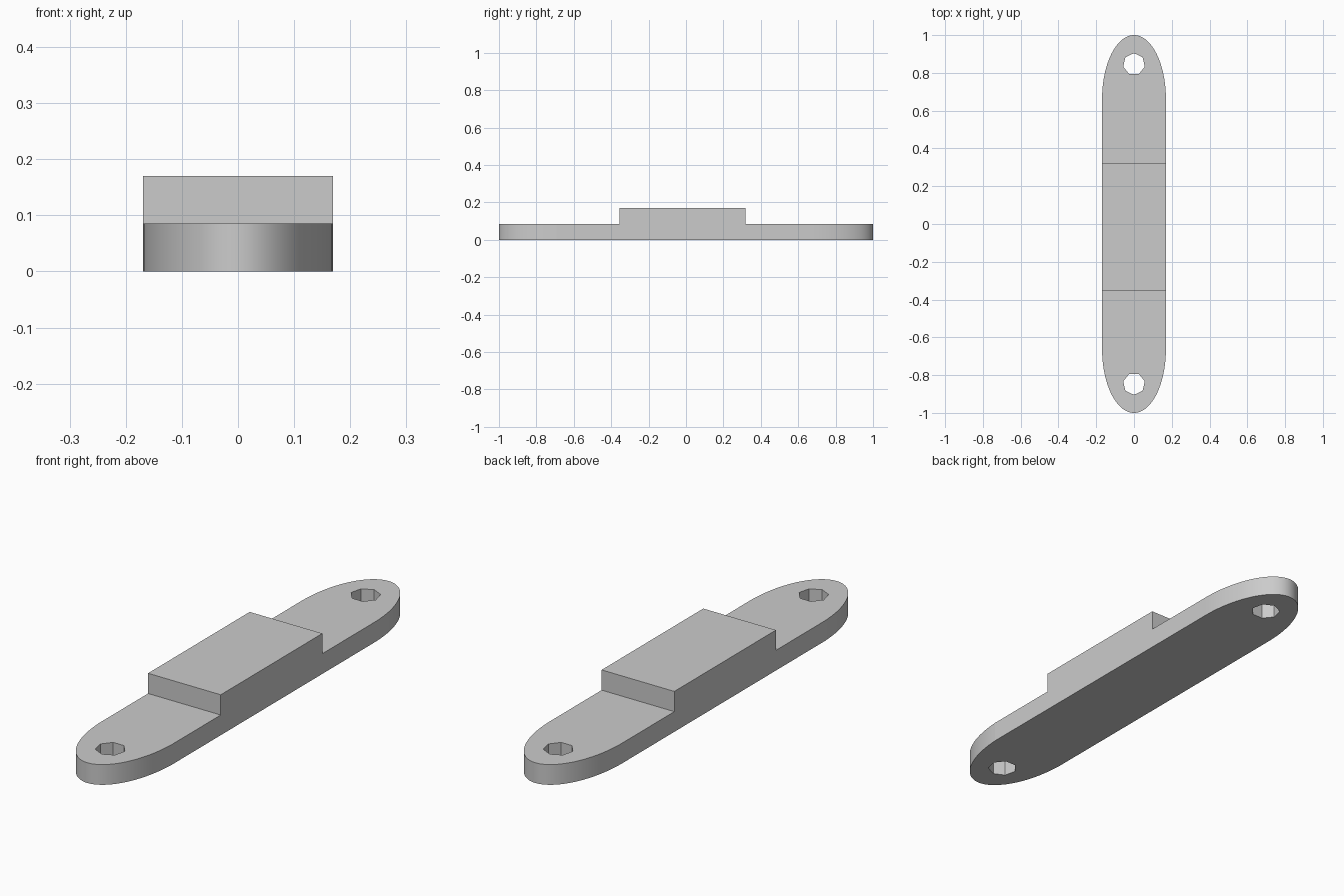
import bpy, bmesh
from math import sin, cos, pi, asin

HALF_W, PLATE_H, BLOCK_H = 0.169, 0.085, 0.17
END_R, END_Y = 0.338, 0.662          # oval ends: half length and centre
HOLE_R, HOLE_Y = 0.0585, 0.846
BLOCK_BACK, BLOCK_FRONT = 0.319, -0.356
BODY_FRONT = -0.692                  # straight sides run a little past the front oval's centre

cube = bpy.data.objects.get("Cube")
if cube:
    bpy.data.objects.remove(cube, do_unlink=True)

grey = bpy.data.materials.new("plain grey")
grey.use_nodes = True
colour = (0.6, 0.6, 0.6, 1)
grey.diffuse_color = colour
grey.node_tree.nodes["Principled BSDF"].inputs["Base Color"].default_value = colour


def oval_end(side, start, steps=48):
    """Points along one rounded end, counter-clockwise seen from above."""
    angles = [start + (pi - 2 * start) * i / steps for i in range(steps + 1)]
    return [(side * HALF_W * cos(a), side * (END_Y + END_R * sin(a))) for a in angles]


def hole(side, sides=7):
    """Seven-sided hole with one corner pointing to the tip."""
    return [(HOLE_R * sin(2 * pi * i / sides),
             side * (HOLE_Y + HOLE_R * cos(2 * pi * i / sides))) for i in range(sides)]


# Plate outline with two holes, filled and given thickness
front_start = asin((-BODY_FRONT - END_Y) / END_R)
outline = (oval_end(1, 0) + [(-HALF_W, BODY_FRONT)]
           + oval_end(-1, front_start) + [(HALF_W, BODY_FRONT)])
curve = bpy.data.curves.new("plate_outline", "CURVE")
curve.dimensions = "2D"
curve.fill_mode = "BOTH"
curve.extrude = PLATE_H / 2
for loop in (outline, hole(1), hole(-1)):
    spline = curve.splines.new("POLY")
    spline.points.add(len(loop) - 1)
    for point, (x, y) in zip(spline.points, loop):
        point.co = (x, y, PLATE_H / 2, 1)
    spline.use_cyclic_u = True

helper = bpy.data.objects.new("plate_outline", curve)
bpy.context.collection.objects.link(helper)
bpy.context.view_layer.update()
mesh = bpy.data.meshes.new_from_object(helper)
bpy.data.objects.remove(helper, do_unlink=True)

# Raised middle block, drawn up out of the plate
bm = bmesh.new()
bm.from_mesh(mesh)
bmesh.ops.remove_doubles(bm, verts=bm.verts, dist=0.0001)
zs = [v.co.z for v in bm.verts]
bmesh.ops.translate(bm, verts=bm.verts, vec=(0, 0, -min(zs)))
for y in (BLOCK_FRONT, BLOCK_BACK):
    bmesh.ops.bisect_plane(bm, geom=bm.verts[:] + bm.edges[:] + bm.faces[:],
                           plane_co=(0, y, 0), plane_no=(0, 1, 0))
top = [f for f in bm.faces
       if all(v.co.z > PLATE_H - 0.001 for v in f.verts)
       and BLOCK_FRONT < f.calc_center_median().y < BLOCK_BACK]
raised = bmesh.ops.extrude_face_region(bm, geom=top)["geom"]
bmesh.ops.delete(bm, geom=[f for f in top if f.is_valid], context="FACES")
bmesh.ops.translate(bm, verts=[g for g in raised if isinstance(g, bmesh.types.BMVert)],
                    vec=(0, 0, BLOCK_H - PLATE_H))
bmesh.ops.dissolve_limit(bm, angle_limit=0.002, verts=bm.verts, edges=bm.edges)
bmesh.ops.recalc_face_normals(bm, faces=bm.faces)
bm.to_mesh(mesh)
bm.free()

mesh.name = "mounting_plate"
mesh.materials.clear()
mesh.materials.append(grey)
plate = bpy.data.objects.new("mounting_plate", mesh)
bpy.context.collection.objects.link(plate)
bpy.ops.object.select_all(action="DESELECT")
plate.select_set(True)
bpy.context.view_layer.objects.active = plate
bpy.ops.object.shade_smooth_by_angle(angle=pi / 6)
